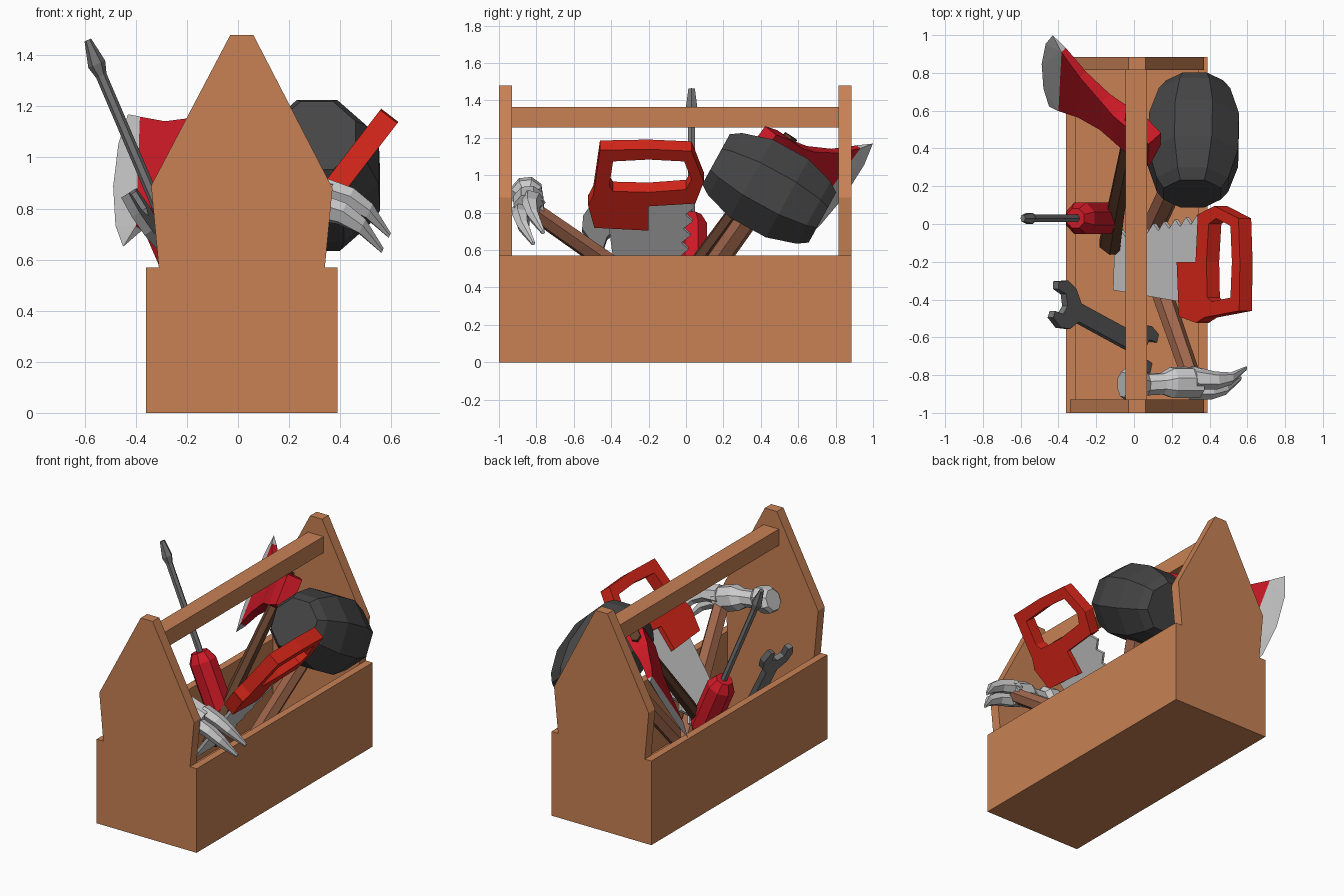
import bpy, bmesh, math
from mathutils import Vector as V

if "Cube" in bpy.data.objects:
    bpy.data.objects.remove(bpy.data.objects["Cube"])


def material(name, r, g, b):
    m = bpy.data.materials.new(name)
    m.diffuse_color = (r, g, b, 1)
    m.use_nodes = True
    m.node_tree.nodes["Principled BSDF"].inputs["Base Color"].default_value = m.diffuse_color
    return m


WOOD = material("wood", 0.58, 0.22, 0.09)
GRIP_WOOD = material("grip_wood", 0.34, 0.13, 0.07)
DARK_WOOD = material("dark_wood", 0.12, 0.05, 0.025)
RED = material("red", 0.70, 0.02, 0.01)
CRIMSON = material("crimson", 0.62, 0.01, 0.02)
RUBBER = material("rubber", 0.06, 0.06, 0.06)
STEEL = material("dark_steel", 0.18, 0.18, 0.18)


def finish(name, bm, mat):
    bmesh.ops.recalc_face_normals(bm, faces=bm.faces)
    me = bpy.data.meshes.new(name)
    bm.to_mesh(me)
    bm.free()
    if mat:
        me.materials.append(mat)
    ob = bpy.data.objects.new(name, me)
    bpy.context.collection.objects.link(ob)
    return ob


def box(name, x0, x1, y0, y1, z0, z1, mat):
    slab(name, [(x0, z0), (x1, z0), (x1, z1), (x0, z1)], (0, (y0 + y1) / 2, 0),
         (1, 0, 0), (0, 0, 1), (0, 1, 0), y1 - y0, mat)


def slab(name, pts, o, u, v, n, thick, mat, hole=None):
    """Flat outline in the u,v plane, thickened along n; optional matching hole."""
    o, u, v, n = V(o), V(u), V(v), V(n).normalized() * thick / 2
    bm = bmesh.new()

    def ring(ps, side):
        return [bm.verts.new(o + u * a + v * b + n * side) for a, b in ps]
    lo, hi = ring(pts, -1), ring(pts, 1)
    loops = [(lo, hi)]
    if hole:
        loops += [(ring(hole, -1), ring(hole, 1))]
        rims = [(lo, loops[1][0]), (hi, loops[1][1])]
    else:
        bm.faces.new(lo)
        bm.faces.new(hi)
        rims = []
    for a, b in loops + rims:
        for i in range(len(a)):
            j = (i + 1) % len(a)
            bm.faces.new((a[i], a[j], b[j], b[i]))
    finish(name, bm, mat)


def loft(name, rings, x, y, sides, mat, phase=0.0, shift=(0, 0, 0)):
    """Skin over rings given as (centre, radius along x, radius along y)."""
    x, y, bm, prev = V(x).normalized(), V(y).normalized(), bmesh.new(), None
    for k, (c, rx, ry) in enumerate(rings):
        cur = []
        for i in range(sides):
            t = math.radians(phase) + math.tau * i / sides
            cur.append(bm.verts.new(V(c) + V(shift) + x * rx * math.cos(t) + y * ry * math.sin(t)))
        if prev:
            for i in range(sides):
                j = (i + 1) % sides
                bm.faces.new((prev[i], prev[j], cur[j], cur[i]))
        if k in (0, len(rings) - 1):
            bm.faces.new(cur)
        prev = cur
    finish(name, bm, mat)


# Wooden carrier: gabled ends, walls, floor and carrying rail
gable = [(-.36, 0), (.39, 0), (.39, .57), (.34, .57), (.37, .88), (.06, 1.48),
         (-.03, 1.48), (-.34, .89), (-.31, .57), (-.36, .57)]
for label, y in (("front", -.965), ("back", .85)):
    slab(label + "_end_board", gable, (0, y, 0), (1, 0, 0), (0, 0, 1), (0, 1, 0), .07, WOOD)
box("left_wall", -.36, -.31, -.93, .815, 0, .57, WOOD)
box("right_wall", .34, .39, -.93, .815, 0, .57, WOOD)
box("floor_board", -.31, .34, -.93, .815, 0, .05, WOOD)
box("carrying_rail", -.045, .07, -.93, .815, 1.255, 1.365, WOOD)

# Screwdriver
sx, sy = (.915, 0, .4), (0, 1, 0)
loft("screwdriver_handle", [((-.14, .03, .40), .07, .07), ((-.155, .03, .43), .09, .09),
     ((-.285, .03, .73), .09, .09), ((-.31, .03, .785), .055, .055)], sx, sy, 8, CRIMSON, 22.5)
loft("screwdriver_shaft", [((-.30, .03, .77), .022, .022), ((-.535, .03, 1.32), .022, .022),
     ((-.553, .03, 1.365), .036, .034), ((-.588, .03, 1.46), .014, .02)], sx, sy, 6, STEEL)

# Double open-ended wrench
half = [(.27, .05), (.34, .11), (.43, .13), (.52, .10), (.51, .06), (.43, .055), (.40, 0)]
top = half + [(a, -b) for a, b in half[-2::-1]]
slab("wrench", top + [(-a, -b) for a, b in top], (-.16, -.545, .44),
     (-.515, .28, .81), (-.148, -.96, -.094), (.85, 0, .53), .035, STEEL)

# Claw hammer: lofted head, two curved claws, wooden handle
hd, hw = V((.27, -.78, .56)), V((-.33, -.62, -.70)).normalized()
loft("hammer_head", [((-.06, -.85, .92), .07, .07), ((-.035, -.85, .915), .088, .088),
     ((.03, -.85, .90), .088, .088), ((.065, -.85, .89), .06, .06), ((.15, -.845, .88), .06, .06),
     ((.20, -.84, .87), .085, .085), ((.34, -.84, .825), .085, .085)], hw, hd, 8, None, 22.5)
for label, s in (("left", 1), ("right", -1)):
    loft(label + "_hammer_claw", [((.30, -.84, .84), .05, .07), ((.42, -.855, .81), .045, .05),
         ((.50, -.845, .76), .036, .032), ((.58, -.79, .665), .012, .01)],
         hw, hd, 6, None, 0, hw * .042 * s)
loft("hammer_handle", [((.31, -.83, .82), .05, .05), ((.15, -.37, .50), .055, .055),
     ((.03, -.02, .22), .06, .06)], (1, .35, 0), (0, .58, .81), 6, GRIP_WOOD)

# Rubber mallet: barrel along a tilted axis, plus handle
mc, ma = V((.315, .445, .93)), V((.02, .875, -.48))
loft("mallet_head", [(mc + ma * d, r, r) for d, r in
     ((-.325, .165), (-.27, .205), (-.11, .258), (.11, .258), (.27, .205), (.325, .165))],
     (1, 0, 0), (0, .48, .875), 8, RUBBER, 22.5)
loft("mallet_handle", [(mc, .06, .06), ((.04, -.15, .09), .06, .06)],
     (1, -.3, 0), (0, .82, -.57), 6, GRIP_WOOD)

# Axe: tapered head, honed edge with a bulging arc, handle
em, aa, ae = V((-.44, .81, .91)), V((-.75, .57, -.34)), V((.03, .59, .81))
an = aa.cross(ae)
q = math.sqrt(2)
loft("axe_head", [(em + aa * s, t * q, h * q) for s, t, h in
     ((-.73, .05, .10), (-.62, .06, .115), (-.48, .05, .11), (-.38, .035, .125),
      (-.22, .025, .18), (-.08, .018, .265))], an, ae, 4, CRIMSON, 45)
bm = bmesh.new()
for t, s in ((-.32, 0), (-.2, .045), (0, .065), (.2, .045), (.32, 0)):
    bm.verts.new(em + aa * s + ae * t)
for t in (-.265, .265):
    for k in (-.018, .018):
        bm.verts.new(em - aa * .08 + ae * t + an * k)
bmesh.ops.convex_hull(bm, input=bm.verts)
finish("axe_edge", bm, None)
loft("axe_handle", [(em - aa * .57 + ae * .13, .05, .035), (em - aa * .57, .05, .035),
     ((-.09, .1, .58), .055, .04), ((-.13, -.12, .26), .07, .045)], aa, an, 6, DARK_WOOD)

# Hand saw: outline in y,z sheared onto a leaning plane
so, su, sv, sn = (.575 - 1.14 * .77, 0, 0), (0, 1, 0), (.77, 0, 1), (.79, 0, -.61)
slab("saw_grip", [(-.46, 1.16), (-.2, 1.165), (.03, 1.155), (.095, .99), (.05, .875),
     (-.2, .86), (-.52, .87), (-.495, .92)], so, su, sv, sn, .085, RED,
     [(-.39, 1.10), (-.2, 1.11), (-.01, 1.10), (.03, 1.0), (0, .95), (-.2, .935),
      (-.39, .94), (-.41, .97)])
slab("saw_grip_base", [(-.525, .87), (-.2, .87), (-.2, .73), (-.49, .745)],
     so, su, sv, sn, .085, RED)
teeth = []
for i in range(8):
    z, y = .27 + i * .075, -.04 + i * .011
    teeth += [(y - .04, z), (y + .01, z + .04)]
slab("saw_blade", [(-.43, .86), (-.35, .26)] + teeth + [(0, .88)], so, su, sv, sn, .02, None)
